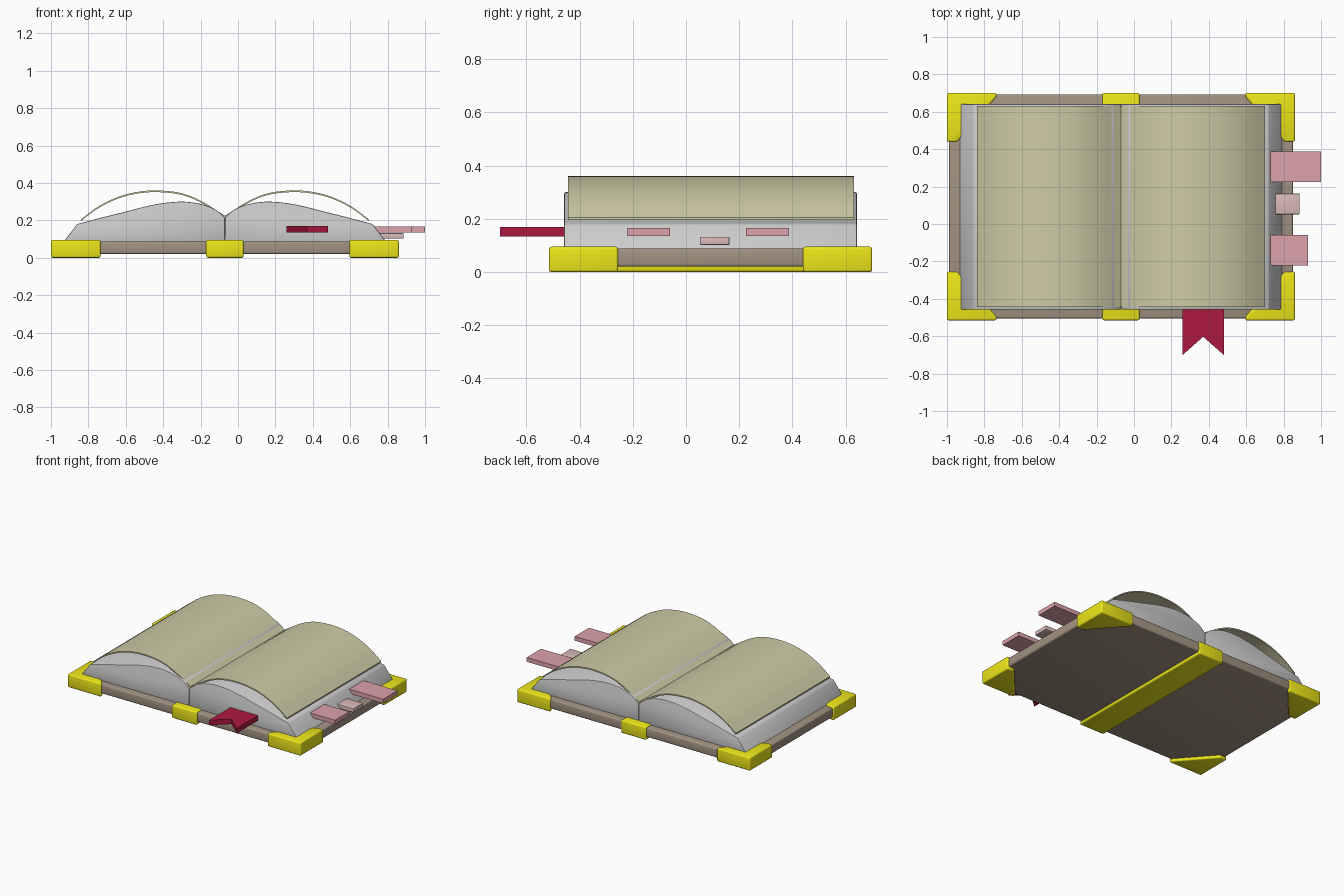
import bpy, bmesh, math
from mathutils import Vector

if "Cube" in bpy.data.objects:
    bpy.data.objects.remove(bpy.data.objects["Cube"])

CX, CY = -0.07, 0.095          # middle of the book


def material(name, rgb):
    m = bpy.data.materials.new(name)
    m.diffuse_color = (*rgb, 1)
    m.use_nodes = True
    m.node_tree.nodes["Principled BSDF"].inputs["Base Color"].default_value = m.diffuse_color
    return m


GOLD = material("gold", (0.85, 0.8, 0.01))
COVER = material("cover_brown", (0.36, 0.29, 0.22))
PAPER = material("paper", (0.62, 0.6, 0.38))
RED = material("ribbon_red", (0.42, 0.01, 0.05))
PINK = material("tab_pink", (0.72, 0.36, 0.41))
BLUSH = material("tab_blush", (0.7, 0.5, 0.49))


def prism(name, outline, axis, lo, hi, mat=None, bevel=0.0, segments=3):
    """Extrude a 2D outline along 'y' (outline is x,z) or 'z' (outline is x,y)."""
    bm = bmesh.new()
    place = (lambda a, b: (a, lo, b)) if axis == 'y' else (lambda a, b: (a, b, lo))
    face = bm.faces.new([bm.verts.new(place(a, b)) for a, b in outline])
    ext = bmesh.ops.extrude_face_region(bm, geom=[face])
    step = Vector((0, hi - lo, 0)) if axis == 'y' else Vector((0, 0, hi - lo))
    bmesh.ops.translate(bm, vec=step,
                        verts=[v for v in ext['geom'] if isinstance(v, bmesh.types.BMVert)])
    bmesh.ops.recalc_face_normals(bm, faces=bm.faces)
    if bevel:
        edges = [e for e in bm.edges if e.calc_face_angle(0) > math.radians(35)]
        bmesh.ops.bevel(bm, geom=edges, offset=bevel, segments=segments,
                        affect='EDGES', profile=0.5, clamp_overlap=True)
    mesh = bpy.data.meshes.new(name)
    bm.to_mesh(mesh)
    bm.free()
    ob = bpy.data.objects.new(name, mesh)
    bpy.context.collection.objects.link(ob)
    if mat:
        mesh.materials.append(mat)
    bpy.ops.object.select_all(action='DESELECT')
    ob.select_set(True)
    bpy.context.view_layer.objects.active = ob
    bpy.ops.object.shade_smooth_by_angle(angle=math.radians(35))
    return ob


def rect(x0, x1, y0, y1):
    return [(x0, y0), (x1, y0), (x1, y1), (x0, y1)]


def smooth_curve(pts, n=5):
    """Catmull-Rom curve through the points."""
    p = [Vector(q) for q in pts]
    p = [2 * p[0] - p[1]] + p + [2 * p[-1] - p[-2]]
    out = []
    for a, b, c, d in zip(p, p[1:], p[2:], p[3:]):
        for i in range(n):
            t = i / n
            out.append(0.5 * (2 * b + (c - a) * t + (2 * a - 5 * b + 4 * c - d) * t * t
                              + (3 * b - a - 3 * c + d) * t ** 3))
    return [tuple(q) for q in out] + [tuple(pts[-1])]


def flip_x(pts):
    return [(2 * CX - x, b) for x, b in pts]


# Cover board and spine band
prism("cover", rect(-0.99, 0.85, -0.505, 0.692), 'z', 0.02, 0.088, COVER, 0.01)
prism("spine_band", rect(-0.17, 0.03, -0.515, 0.70), 'z', 0.0, 0.095, GOLD, 0.01)

# Four corner guards
corner = [(-1.0, 0.70), (-0.735, 0.70), (-0.735, 0.68), (-0.945, 0.44), (-1.0, 0.44)]
for x_name, flipped in (("left", False), ("right", True)):
    pts = flip_x(corner) if flipped else corner
    prism(f"corner_back_{x_name}", pts, 'z', 0, 0.095, GOLD, 0.009)
    prism(f"corner_front_{x_name}", [(x, 2 * CY - 0.005 - y) for x, y in pts],
          'z', 0, 0.095, GOLD, 0.009)

# Page blocks and the raised open sheets
block = smooth_curve([(-0.86, 0.18), (-0.74, 0.212), (-0.6, 0.247), (-0.45, 0.284),
                      (-0.31, 0.30), (-0.2, 0.288), (-0.12, 0.257), (CX, 0.215)])
block = [(-0.933, 0.085)] + block + [(CX, 0.085)]
top = smooth_curve([(-0.84, 0.205), (-0.75, 0.272), (-0.65, 0.322), (-0.55, 0.35),
                    (-0.44, 0.36), (-0.31, 0.347), (-0.2, 0.305), (CX, 0.225)])
sheet = top + [(x, z - 0.009) for x, z in reversed(top)]
for side, fn in (("left", list), ("right", flip_x)):
    prism(f"page_block_{side}", fn(block), 'y', -0.458, 0.642, None, 0.006, 2)
    prism(f"open_sheet_{side}", fn(sheet), 'y', -0.443, 0.632, PAPER)

# Bookmark ribbon with a notched end
prism("bookmark", [(0.26, -0.40), (0.26, -0.70), (0.37, -0.603), (0.48, -0.70), (0.48, -0.40)],
      'z', 0.134, 0.17, RED)

# Index tabs on the right edge
prism("tab_back", rect(0.70, 1.0, 0.225, 0.387), 'z', 0.135, 0.166, PINK)
prism("tab_front", rect(0.70, 0.93, -0.222, -0.06), 'z', 0.135, 0.166, PINK)
prism("tab_small", rect(0.72, 0.885, 0.052, 0.163), 'z', 0.102, 0.132, BLUSH, 0.004)
